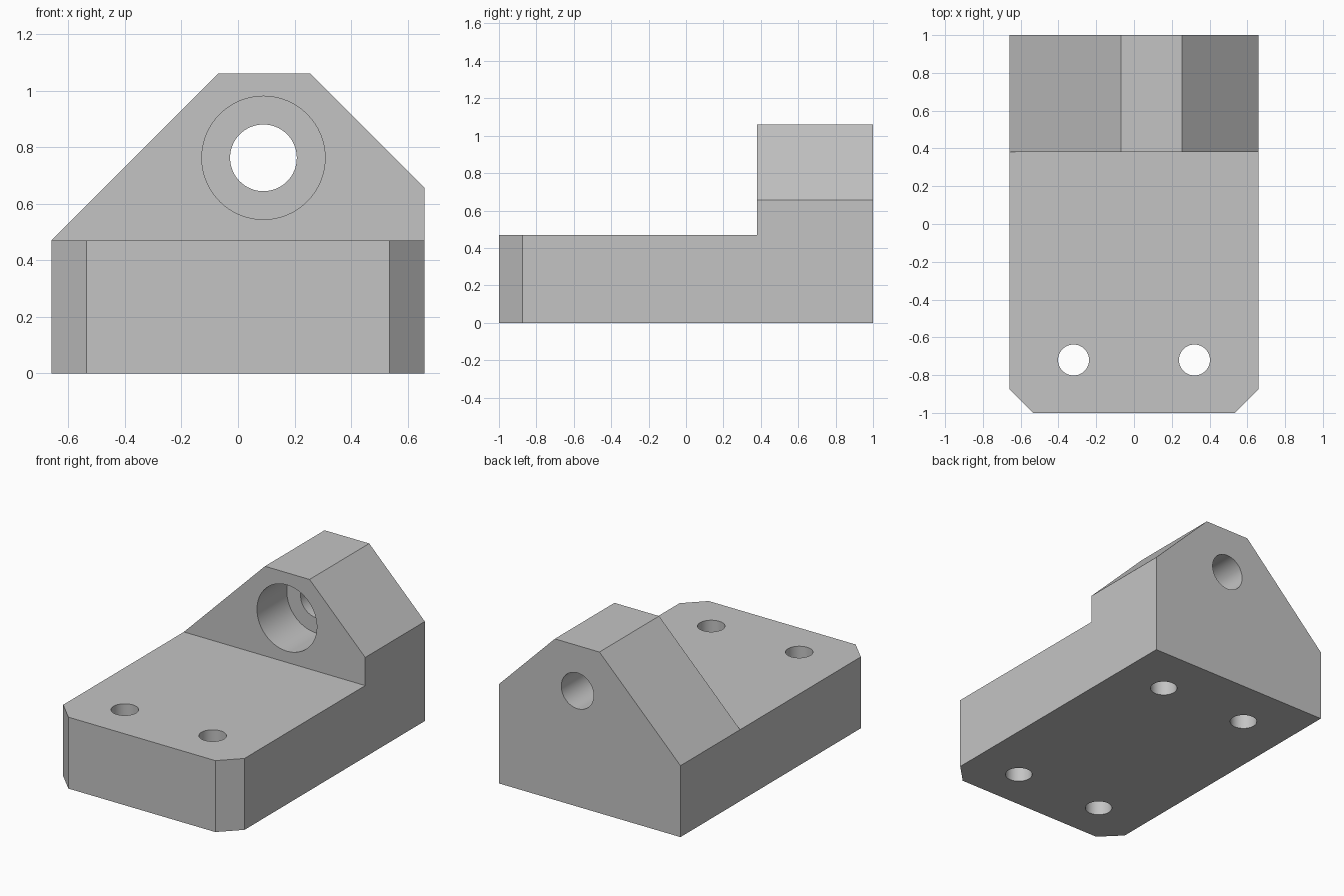
import bpy
import bmesh
from math import radians
from mathutils import Vector, Matrix

cube = bpy.data.objects.get("Cube")
if cube:
    bpy.data.objects.remove(cube, do_unlink=True)

HALF, PLATE_TOP, STEP_Y, BACK_Y = 0.66, 0.47, 0.38, 1.0
BORE_X, BORE_Z = 0.09, 0.762

grey = bpy.data.materials.new("plain_grey")
grey.use_nodes = True
colour = (0.55, 0.55, 0.55, 1)
grey.diffuse_color = colour
grey.node_tree.nodes["Principled BSDF"].inputs["Base Color"].default_value = colour


def prism(bm, points, offset):
    """Extrude a flat outline by an offset; return the start face."""
    start = bm.faces.new([bm.verts.new(p) for p in points])
    end = [bm.verts.new(Vector(p) + Vector(offset)) for p in points]
    bm.faces.new(end[::-1])
    n = len(end)
    for i in range(n):
        j = (i + 1) % n
        bm.faces.new((start.verts[i], end[i], end[j], start.verts[j]))
    return start


bm = bmesh.new()

# Base plate with chamfered front corners
right_side = [(0.535, -1), (HALF, -0.875), (HALF, STEP_Y), (HALF, BACK_Y)]
plan = right_side + [(-x, y) for x, y in reversed(right_side)]
plate_top = prism(bm, [(x, y, PLATE_TOP) for x, y in plan], (0, 0, -PLATE_TOP))
step = [v for v in plate_top.verts if abs(v.co.y - STEP_Y) < 0.001]
bmesh.ops.connect_verts(bm, verts=step)

# Lug with two unequal slopes, standing on the back of the plate
profile = [(-HALF, PLATE_TOP), (HALF, PLATE_TOP), (HALF, 0.655),
           (0.255, 1.06), (-0.07, 1.06)]
prism(bm, [(x, STEP_Y, z) for x, z in profile], (0, BACK_Y - STEP_Y, 0))

# Remove the hidden contact faces and weld both parts into one solid
inner = [f for f in bm.faces
         if f.calc_center_median().y > STEP_Y + 0.01
         and all(abs(v.co.z - PLATE_TOP) < 0.001 for v in f.verts)]
bmesh.ops.delete(bm, geom=inner, context='FACES')
bmesh.ops.remove_doubles(bm, verts=bm.verts[:], dist=0.001)
bmesh.ops.recalc_face_normals(bm, faces=bm.faces[:])
bmesh.ops.dissolve_limit(bm, angle_limit=radians(1),
                         verts=bm.verts[:], edges=bm.edges[:])
mesh = bpy.data.meshes.new("bracket_body")
bm.to_mesh(mesh)
bm.free()
mesh.materials.append(grey)
body = bpy.data.objects.new("bracket_body", mesh)
bpy.context.collection.objects.link(body)
bpy.context.view_layer.objects.active = body


def drill(name, start, end, radius):
    """Cut a round hole between two points."""
    start, end = Vector(start), Vector(end)
    axis = end - start
    bpy.ops.mesh.primitive_cylinder_add(
        vertices=64, radius=radius, depth=axis.length,
        location=(start + end) / 2,
        rotation=axis.to_track_quat('Z', 'Y').to_euler())
    cutter = bpy.context.object
    cutter.name = name
    cutter.hide_render = True
    cutter.data.materials.append(grey)
    bpy.context.view_layer.objects.active = body
    mod = body.modifiers.new(name, 'BOOLEAN')
    mod.operation = 'DIFFERENCE'
    mod.solver = 'EXACT'
    mod.object = cutter
    bpy.ops.object.modifier_apply(modifier=mod.name)
    bpy.data.objects.remove(cutter, do_unlink=True)


# Stepped bore through the lug
drill("counterbore", (BORE_X, 0.2, BORE_Z), (BORE_X, 0.69, BORE_Z), 0.218)
drill("through_bore", (BORE_X, 0.3, BORE_Z), (BORE_X, 1.1, BORE_Z), 0.118)

# Mounting holes: through at the front, blind under the lug
for x in (-0.32, 0.32):
    drill("front_hole", (x, -0.72, -0.1), (x, -0.72, 0.6), 0.082)
    drill("back_hole", (x, 0.665, -0.1), (x, 0.665, PLATE_TOP), 0.082)

# Smooth hole walls with crisp edges
bpy.ops.object.select_all(action='DESELECT')
body.select_set(True)
bpy.context.view_layer.objects.active = body
bpy.ops.object.shade_smooth_by_angle(angle=radians(25))
